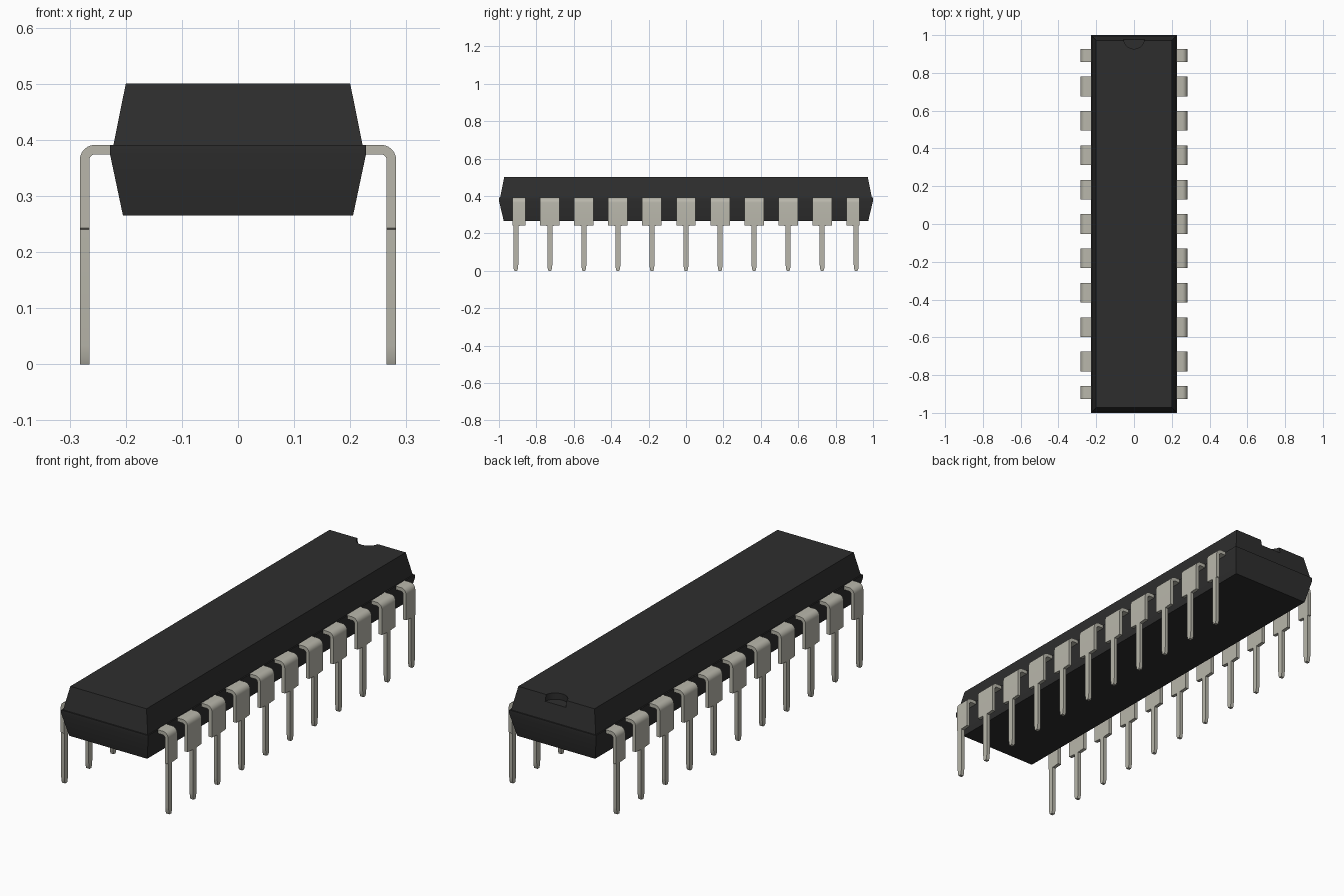
import bpy
import bmesh
from math import sin, cos, pi, radians

cube = bpy.data.objects.get("Cube")
if cube:
    bpy.data.objects.remove(cube, do_unlink=True)


def make_material(name, rgb, roughness):
    mat = bpy.data.materials.new(name)
    mat.use_nodes = True
    mat.diffuse_color = (*rgb, 1)
    shader = mat.node_tree.nodes["Principled BSDF"]
    shader.inputs["Base Color"].default_value = (*rgb, 1)
    shader.inputs["Roughness"].default_value = roughness
    return mat


black = make_material("black plastic", (0.027, 0.027, 0.027), 0.6)
metal = make_material("tinned metal", (0.48, 0.47, 0.405), 0.4)


def loft(name, rings, mat):
    """Skin a list of four-point rings and cap both ends."""
    bm = bmesh.new()
    loops = [[bm.verts.new(p) for p in ring] for ring in rings]
    for a, b in zip(loops, loops[1:]):
        for i in range(4):
            j = (i + 1) % 4
            bm.faces.new((a[i], a[j], b[j], b[i]))
    bm.faces.new(loops[0])
    bm.faces.new(loops[-1])
    bmesh.ops.recalc_face_normals(bm, faces=bm.faces)
    mesh = bpy.data.meshes.new(name)
    bm.to_mesh(mesh)
    bm.free()
    mesh.materials.append(mat)
    obj = bpy.data.objects.new(name, mesh)
    bpy.context.collection.objects.link(obj)
    return obj


def activate(obj):
    bpy.ops.object.select_all(action="DESELECT")
    obj.select_set(True)
    bpy.context.view_layer.objects.active = obj


def smooth(obj):
    activate(obj)
    bpy.ops.object.shade_smooth_by_angle(angle=radians(30))


# Body: tapered halves meeting at a narrow parting band with a small ledge
sections = [(0.265, 0.205, 0.974), (0.374, 0.228, 1.0), (0.391, 0.228, 1.0),
            (0.391, 0.222, 0.994), (0.5, 0.2, 0.972)]
body = loft("body", [[(-x, -y, z), (x, -y, z), (x, y, z), (-x, y, z)]
                     for z, x, y in sections], black)

# Orientation notch: shallow round pocket cut into the back end of the top
bpy.ops.mesh.primitive_cylinder_add(vertices=32, radius=0.055, depth=0.1,
                                    location=(0, 0.982, 0.52))
cutter = bpy.context.object
cutter.name = "notch_cutter"
cutter.hide_render = True
cutter.data.materials.append(black)
cut = body.modifiers.new("notch", "BOOLEAN")
cut.operation = "DIFFERENCE"
cut.solver = "EXACT"
cut.object = cutter
activate(body)
bpy.ops.object.modifier_apply(modifier=cut.name)
bpy.data.objects.remove(cutter, do_unlink=True)
smooth(body)

# Pins: flat strip out of the body, bent down, stepped to a narrow leg
THICK, OUTER_X, TOP_Z, BEND = 0.017, 0.282, 0.391, 0.027
LEG = 0.0135
PITCH, COUNT = 0.182, 11


def make_pin(name, side, y, low, high):
    # Each station: outer (x, z), inner (x, z), lower and upper y offset
    stations = [((0.2, TOP_Z), (0.2, TOP_Z - THICK), low, high)]
    cx, cz = OUTER_X - BEND, TOP_Z - BEND
    for i in range(7):
        a = pi / 2 * (1 - i / 6)
        outer, inner = [(cx + r * cos(a), cz + r * sin(a))
                        for r in (BEND, BEND - THICK)]
        stations.append((outer, inner, low, high))
    inner_x = OUTER_X - THICK
    for z, lo, hi in [(0.243, low, high), (0.24, -LEG, LEG),
                      (0.033, -LEG, LEG), (0.01, -0.011, 0.011),
                      (0, -0.007, 0.007)]:
        stations.append(((OUTER_X, z), (inner_x, z), lo, hi))
    rings = [[(side * o[0], y + lo, o[1]), (side * o[0], y + hi, o[1]),
              (side * n[0], y + hi, n[1]), (side * n[0], y + lo, n[1])]
             for o, n, lo, hi in stations]
    smooth(loft(name, rings, metal))


for label, side in (("left", 1), ("right", -1)):
    for k in range(COUNT):
        # End pins keep only the half of the shoulder that faces the middle
        low = -0.017 if k == 0 else -0.052
        high = 0.017 if k == COUNT - 1 else 0.052
        make_pin(f"{label}_pin_{k + 1}", side,
                 (k - (COUNT - 1) / 2) * PITCH, low, high)
